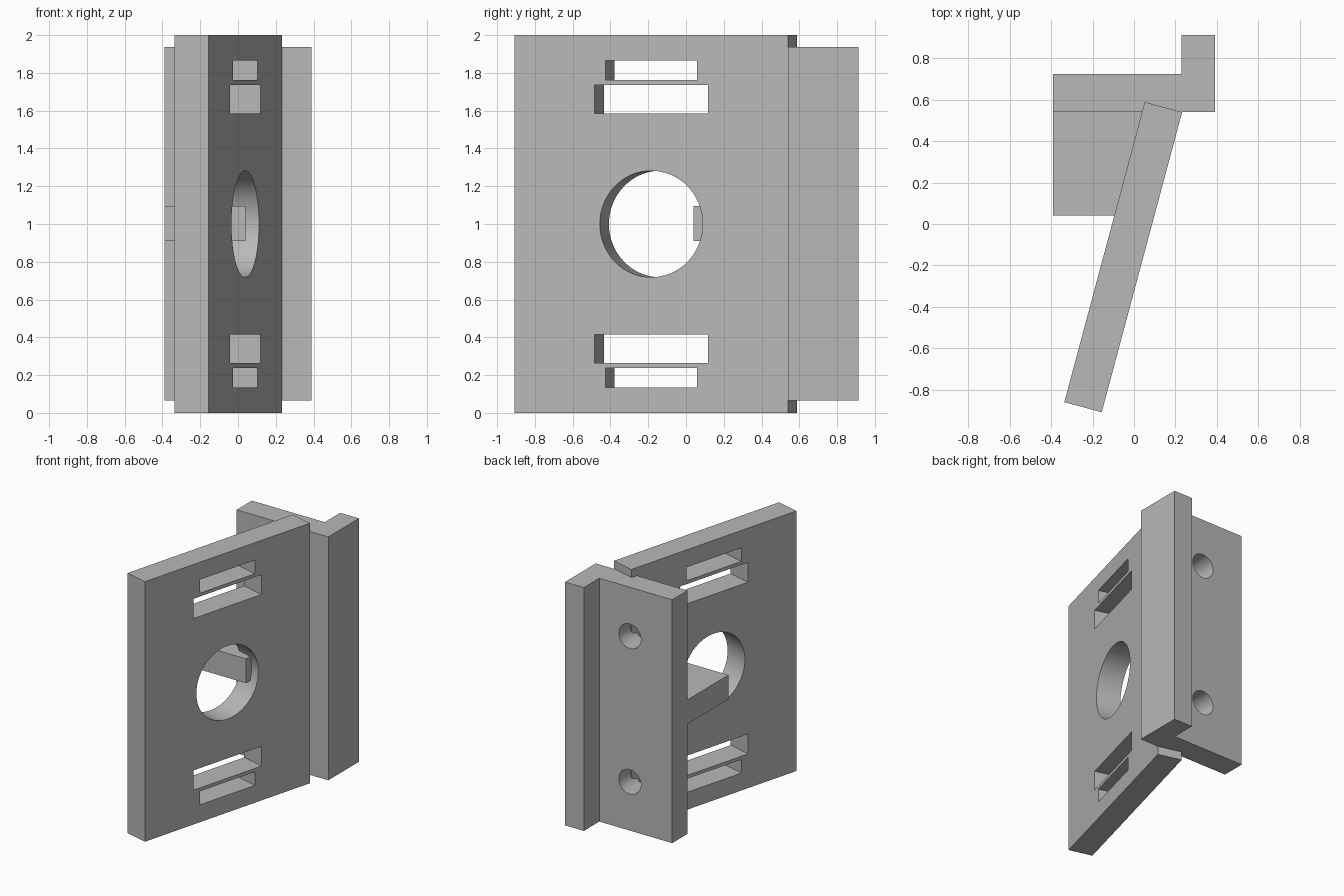
import bpy, bmesh, math
from mathutils import Matrix, Vector

cube = bpy.data.objects.get("Cube")
if cube:
    bpy.data.objects.remove(cube, do_unlink=True)

GREY = (0.48, 0.48, 0.48, 1)
grey = bpy.data.materials.new("plain grey")
grey.use_nodes = True
grey.diffuse_color = GREY
grey.node_tree.nodes["Principled BSDF"].inputs["Base Color"].default_value = GREY


def finish(name, bm, matrix=Matrix()):
    bmesh.ops.recalc_face_normals(bm, faces=bm.faces)
    mesh = bpy.data.meshes.new(name)
    bm.to_mesh(mesh)
    bm.free()
    mesh.transform(matrix)
    mesh.materials.append(grey)
    obj = bpy.data.objects.new(name, mesh)
    bpy.context.collection.objects.link(obj)
    return obj


def prism(name, outline, z0, z1):
    """Extrude a plan outline from z0 up to z1."""
    bm = bmesh.new()
    face = bm.faces.new([bm.verts.new((x, y, z0)) for x, y in outline])
    grown = bmesh.ops.extrude_face_region(bm, geom=[face])["geom"]
    verts = [v for v in grown if isinstance(v, bmesh.types.BMVert)]
    bmesh.ops.translate(bm, verts=verts, vec=(0, 0, z1 - z0))
    return finish(name, bm)


def box(name, size, centre, matrix=Matrix()):
    bm = bmesh.new()
    bmesh.ops.create_cube(bm, size=1)
    bmesh.ops.scale(bm, verts=bm.verts, vec=size)
    bmesh.ops.translate(bm, verts=bm.verts, vec=centre)
    return finish(name, bm, matrix)


def cylinder(name, radius, depth, axis, centre, matrix=Matrix()):
    bm = bmesh.new()
    bmesh.ops.create_cone(bm, cap_ends=True, segments=64, radius1=radius,
                          radius2=radius, depth=depth)
    turn = Matrix.Rotation(math.pi / 2, 4, axis)
    return finish(name, bm, matrix @ Matrix.Translation(centre) @ turn)


def cut(obj, cutters):
    """Subtract the cutters, then drop them."""
    bpy.ops.object.select_all(action="DESELECT")
    bpy.context.view_layer.objects.active = obj
    obj.select_set(True)
    for cutter in cutters:
        cutter.hide_render = True
        mod = obj.modifiers.new("cut", "BOOLEAN")
        mod.operation = "DIFFERENCE"
        mod.solver = "EXACT"
        mod.object = cutter
        bpy.ops.object.modifier_apply(modifier=mod.name)
        bpy.data.objects.remove(cutter, do_unlink=True)
    bpy.ops.object.shade_smooth_by_angle(angle=math.radians(30))


# Slanted plate, with its round window and two pairs of slots
tilt = Matrix.Translation((-0.052, -0.16, 1)) @ Matrix.Rotation(math.radians(-15), 4, "Z")
plate = box("slanted_plate", (0.187, 1.5, 2), (0, 0, 0), tilt)
cutters = [cylinder("window_cutter", 0.282, 0.6, "Y", (0, 0, 0), tilt)]
for side in (-1, 1):
    cutters.append(box("long_slot_cutter", (0.6, 0.62, 0.152), (0, 0, side * 0.66), tilt))
    cutters.append(box("short_slot_cutter", (0.6, 0.5, 0.104), (0, 0, side * 0.814), tilt))
cut(plate, cutters)

# Back flange with a lip on one edge and two screw holes
flange = prism("back_flange", [(-0.39, 0.54), (0.39, 0.54), (0.39, 0.913), (0.23, 0.913),
                               (0.23, 0.725), (-0.39, 0.725)], 0.065, 1.937)
cut(flange, [cylinder("screw_hole_cutter", 0.094, 0.6, "X", (-0.03, 0.63, 1 + side * 0.56))
             for side in (-1, 1)])

# Rib reaching from the flange into the window
box("middle_rib", (0.43, 0.5, 0.187), (-0.175, 0.29, 1.003))
